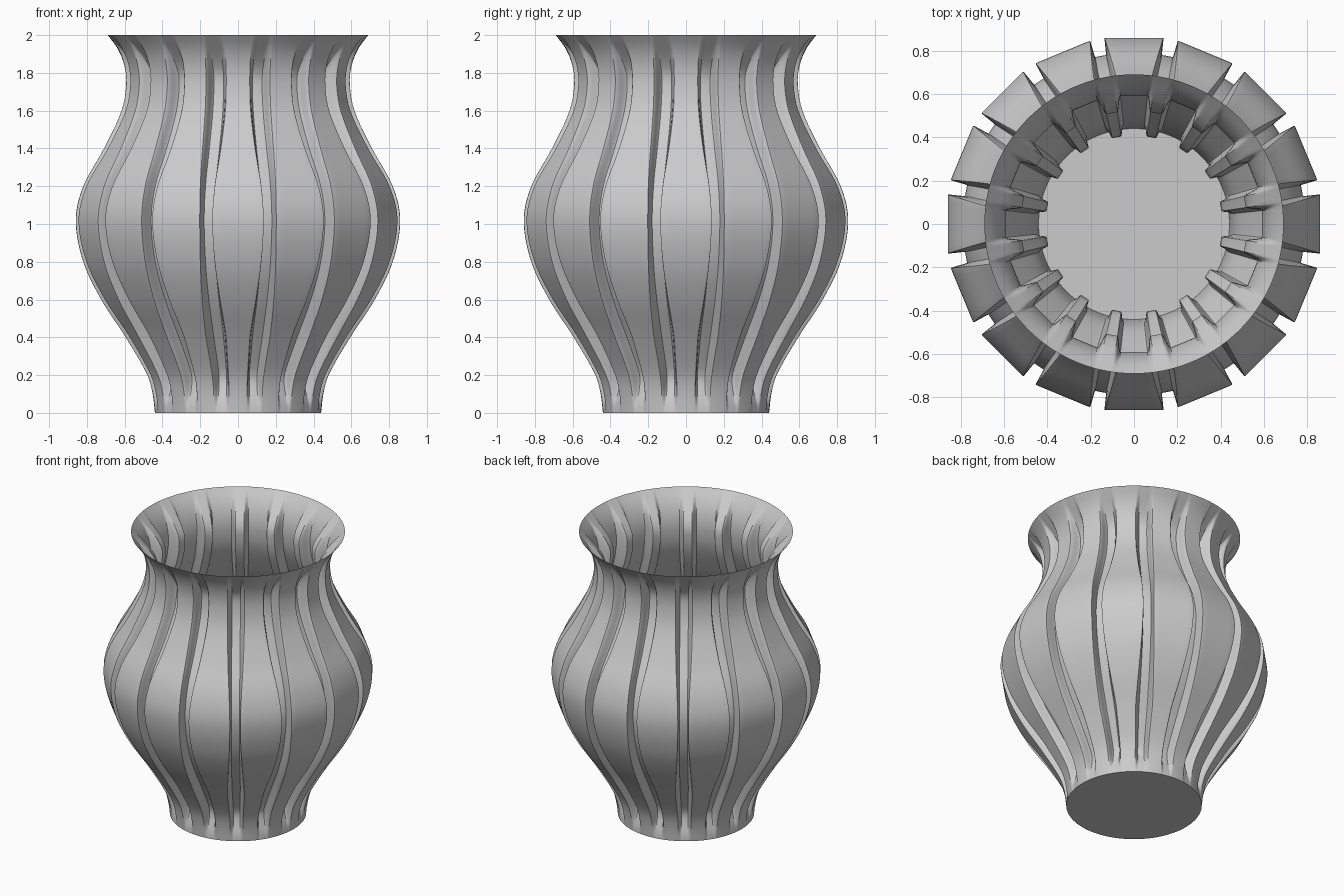
import bpy
import bmesh
from math import sin, cos, pi, radians

if "Cube" in bpy.data.objects:
    bpy.data.objects.remove(bpy.data.objects["Cube"])

PANELS = 16
ROWS = 60
DEPTH = 0.07
HALF = radians(180 / PANELS)

# Outer silhouette: (height, radius)
PROFILE = [(0, .44), (.1, .452), (.2, .48), (.4, .595), (.6, .725), (.8, .82),
           (1.02, .86), (1.2, .82), (1.4, .71), (1.6, .617), (1.74, .592),
           (1.84, .602), (1.93, .638), (2, .69)]


def smooth(t):
    t = min(max(t, 0), 1)
    return t * t * (3 - 2 * t)


def slope(i):
    a, b = PROFILE[max(i - 1, 0)], PROFILE[min(i + 1, len(PROFILE) - 1)]
    return (b[1] - a[1]) / (b[0] - a[0])


def radius(z):
    """Smooth cubic curve through the profile points."""
    i = max(k for k in range(len(PROFILE) - 1) if PROFILE[k][0] <= z)
    (z0, r0), (z1, r1) = PROFILE[i], PROFILE[i + 1]
    h = z1 - z0
    t = (z - z0) / h
    s = smooth(t)
    return (r0 * (1 - s) + r1 * s + h * t * (1 - t) ** 2 * slope(i)
            - h * t * t * (1 - t) * slope(i + 1))


def half_section(z):
    """Angle and radius from the middle of a panel to the middle of a groove."""
    r = radius(z)
    fade = smooth(z / .22) * smooth((2 - z) / .24)
    wide = min(max((r - .6) / .26, 0), 1)
    edge = radians(6 + 3 * wide)
    wall = radians(2.4 - 2 * wide)
    pts = []
    for f in (0, .35, .7, .92, 1):
        a = edge * f
        flat = cos(edge * .3) / cos(a) if f < 1 else cos(edge * .3) / cos(edge * .92)
        pts.append((a, r * (1 + (flat - 1) * fade)))
    top = pts[-1][1]
    for t in (.2, .4, .6, .8, 1):
        pts.append((edge + wall * t, top + (r - DEPTH * fade - top) * smooth(t)))
    start = edge + wall
    for t in (.5, 1):
        pts.append((start + (HALF - start) * t, r - DEPTH * fade))
    return pts


def ring(z):
    half = half_section(z)
    period = [(-a, r) for a, r in reversed(half[1:-1])] + half
    return [(r * sin(2 * HALF * k + a), -r * cos(2 * HALF * k + a), z)
            for k in range(PANELS) for a, r in period]


# Fluted wall and flat base
bm = bmesh.new()
rings = [[bm.verts.new(p) for p in ring(2 * j / ROWS)] for j in range(ROWS + 1)]
for low, high in zip(rings, rings[1:]):
    n = len(low)
    for i in range(n):
        k = (i + 1) % n
        bm.faces.new((low[i], low[k], high[k], high[i]))
bm.faces.new(list(reversed(rings[0])))

mesh = bpy.data.meshes.new("fluted_vase")
bm.to_mesh(mesh)
bm.free()
vase = bpy.data.objects.new("fluted_vase", mesh)
bpy.context.collection.objects.link(vase)

# Plain grey finish
grey = bpy.data.materials.new("light_grey")
grey.use_nodes = True
grey.diffuse_color = (.6, .6, .6, 1)
grey.node_tree.nodes["Principled BSDF"].inputs["Base Color"].default_value = (.6, .6, .6, 1)
mesh.materials.append(grey)

bpy.ops.object.select_all(action='DESELECT')
vase.select_set(True)
bpy.context.view_layer.objects.active = vase
bpy.ops.object.shade_smooth_by_angle(angle=radians(30))
